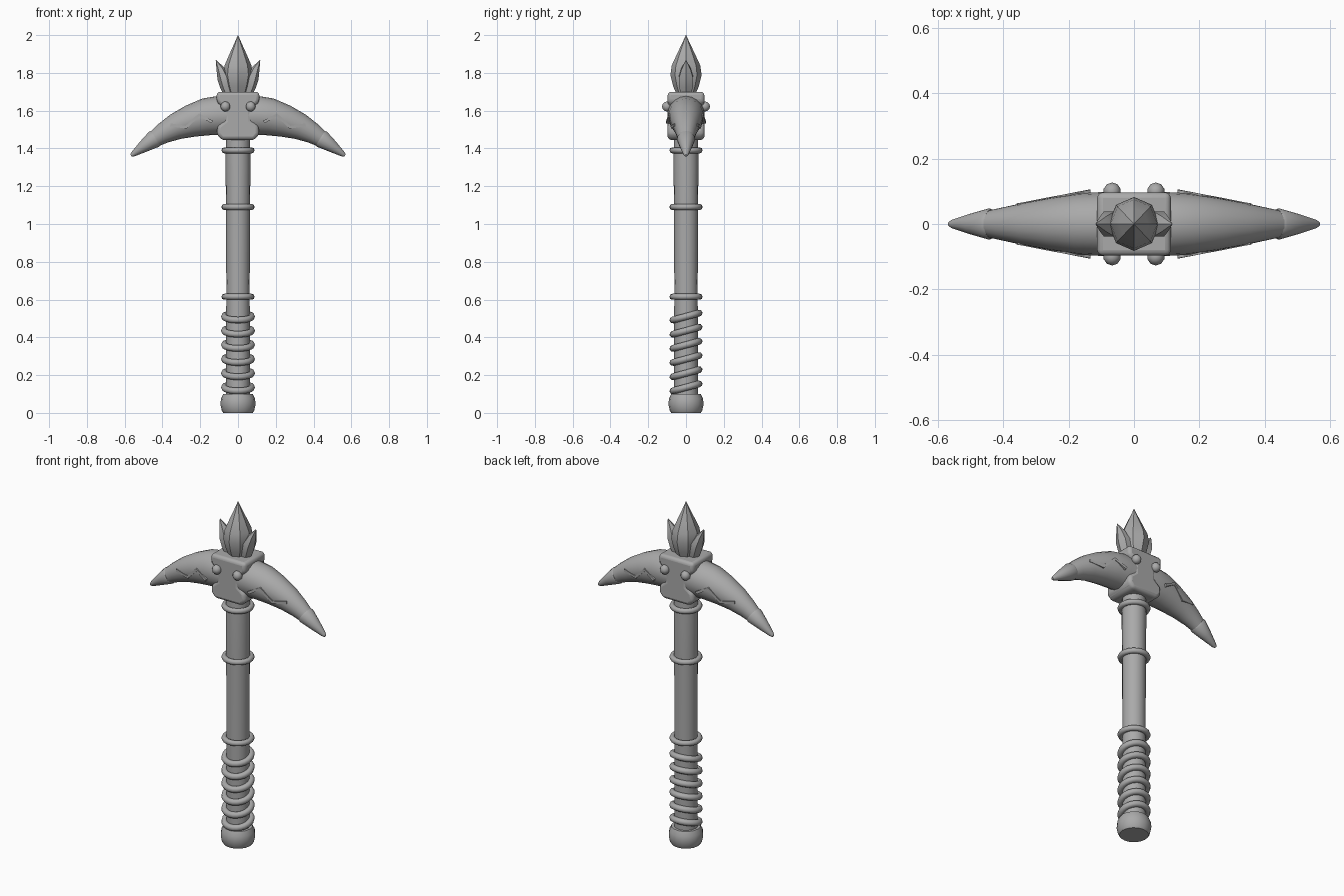
import bpy, bmesh
from math import sin, cos, pi, radians
from mathutils import Vector, Matrix

if "Cube" in bpy.data.objects:
    bpy.data.objects.remove(bpy.data.objects["Cube"], do_unlink=True)

stone = bpy.data.materials.new("stone grey")
stone.use_nodes = True
GREY = (0.4, 0.4, 0.4, 1)
stone.diffuse_color = GREY
stone.node_tree.nodes["Principled BSDF"].inputs["Base Color"].default_value = GREY


def finish(name, bm, mirror="", bevel=0, angle=35):
    """Turn a bmesh into a shaded object, optionally mirrored and bevelled."""
    bmesh.ops.recalc_face_normals(bm, faces=bm.faces)
    mesh = bpy.data.meshes.new(name)
    bm.to_mesh(mesh)
    bm.free()
    mesh.materials.append(stone)
    obj = bpy.data.objects.new(name, mesh)
    bpy.context.collection.objects.link(obj)
    if bevel:
        mod = obj.modifiers.new("bevel", "BEVEL")
        mod.width, mod.segments, mod.limit_method = bevel, 3, "ANGLE"
    if mirror:
        mod = obj.modifiers.new("mirror", "MIRROR")
        mod.use_axis = ["X" in mirror, "Y" in mirror, False]
        mod.use_mirror_merge = False
    bpy.ops.object.select_all(action="DESELECT")
    bpy.context.view_layer.objects.active = obj
    obj.select_set(True)
    bpy.ops.object.shade_smooth_by_angle(angle=radians(angle))
    return obj


def loft(name, path, sides, widen=1.0, mirror="", angle=35):
    """Round sections (x, z, radius) lofted along a path in the XZ plane."""
    bm = bmesh.new()
    rings = []
    for i, (x, z, r) in enumerate(path):
        a, b = path[max(i - 1, 0)], path[min(i + 1, len(path) - 1)]
        t = Vector((b[0] - a[0], 0, b[1] - a[1])).normalized()
        side = Vector((t.z, 0, -t.x))
        rings.append([bm.verts.new(Vector((x, 0, z)) + side * r * cos(k * 2 * pi / sides)
                                   + Vector((0, r * widen * sin(k * 2 * pi / sides), 0)))
                      for k in range(sides)])
    for low, high in zip(rings, rings[1:]):
        for k in range(sides):
            n = (k + 1) % sides
            bm.faces.new((low[k], low[n], high[n], high[k]))
    bm.faces.new(rings[0])
    bm.faces.new(rings[-1])
    return finish(name, bm, mirror, angle=angle)


def ring(name, z, tilt=0, major=0.072, minor=0.016):
    """A torus around the handle, tilted about X."""
    bm = bmesh.new()
    turn = Matrix.Translation((0, 0, z)) @ Matrix.Rotation(tilt, 4, "X")
    count, around = 24, 8
    rows = [[bm.verts.new(turn @ Vector(((major + minor * cos(b)) * cos(a),
                                         (major + minor * cos(b)) * sin(a), minor * sin(b))))
             for b in (2 * pi * j / around for j in range(around))]
            for a in (2 * pi * i / count for i in range(count))]
    for i in range(count):
        p, q = rows[i], rows[(i + 1) % count]
        for j in range(around):
            n = (j + 1) % around
            bm.faces.new((p[j], q[j], q[n], p[n]))
    return finish(name, bm, angle=60)


# Handle and pommel
loft("handle", [(0, 0.05, 0.063), (0, 0.7, 0.062), (0, 1.1, 0.064),
                (0, 1.34, 0.066), (0, 1.48, 0.062)], 16)
loft("pommel", [(0, 0, 0.078), (0, 0.012, 0.086), (0, 0.045, 0.093),
                (0, 0.075, 0.09), (0, 0.1, 0.078)], 16, angle=50)

# Bands on the shaft and the tilted grip wraps
for i, z in enumerate((0.615, 1.09, 1.39)):
    ring(f"shaft_band_{i + 1}", z)
for i in range(6):
    ring(f"grip_wrap_{i + 1}", 0.135 + 0.075 * i, radians(15), minor=0.018)

# Head block: waisted outline extruded front to back
half = [(0.085, 1.445), (0.113, 1.475), (0.108, 1.52), (0.07, 1.55),
        (0.07, 1.61), (0.113, 1.645), (0.113, 1.70)]
outline = half + [(-x, z) for x, z in reversed(half)]
bm = bmesh.new()
face = bm.faces.new([bm.verts.new((x, -0.097, z)) for x, z in outline])
back = bmesh.ops.extrude_face_region(bm, geom=[face])["geom"]
bmesh.ops.translate(bm, vec=(0, 0.194, 0),
                    verts=[v for v in back if isinstance(v, bmesh.types.BMVert)])
finish("head_block", bm, bevel=0.018)

# Curved horns with separate pointed caps
loft("horns", [(0.03, 1.575, 0.1), (0.1, 1.575, 0.103), (0.17, 1.567, 0.099),
               (0.25, 1.545, 0.086), (0.33, 1.515, 0.07), (0.4, 1.478, 0.054),
               (0.46, 1.438, 0.04)], 20, widen=0.95, mirror="X")
loft("horn_tips", [(0.436, 1.454, 0.045), (0.444, 1.449, 0.048), (0.5, 1.41, 0.032),
                   (0.555, 1.37, 0.014), (0.566, 1.362, 0.007)], 16, mirror="X")

# Raised zigzag on each face of each horn
zigzag = [(0.137, 1.54), (0.206, 1.578), (0.275, 1.512), (0.358, 1.525)]
bm = bmesh.new()
strip = []
for i, (x, z) in enumerate(zigzag):
    a, b = zigzag[max(i - 1, 0)], zigzag[min(i + 1, 3)]
    t = Vector((b[0] - a[0], b[1] - a[1])).normalized()
    y = -0.105 + (x - 0.137) * 0.19
    strip.append([bm.verts.new((x - t.y * s, y + d, z + t.x * s))
                  for s, d in ((-0.008, 0), (0.008, 0), (0.008, 0.035), (-0.008, 0.035))])
for p, q in zip(strip, strip[1:]):
    for k in range(4):
        n = (k + 1) % 4
        bm.faces.new((p[k], p[n], q[n], q[k]))
bm.faces.new(strip[0])
bm.faces.new(strip[-1])
finish("horn_zigzags", bm, mirror="XY")

# Studs on the block
bm = bmesh.new()
bmesh.ops.create_uvsphere(bm, u_segments=10, v_segments=6, radius=0.027,
                          matrix=Matrix.Translation((0.067, -0.1, 1.622)))
finish("studs", bm, mirror="XY", angle=60)

# Crystal bud with two leaning side petals
loft("centre_bud", [(0, 1.68, 0.045), (0, 1.73, 0.064), (0, 1.79, 0.078), (0, 1.84, 0.071),
                    (0, 1.9, 0.045), (0, 1.96, 0.018), (0, 2.0, 0.001)], 8, widen=1.06)
loft("side_petals", [(0.05, 1.68, 0.022), (0.064, 1.73, 0.032), (0.076, 1.775, 0.034),
                     (0.093, 1.82, 0.022), (0.117, 1.868, 0.001)],
     6, widen=1.3, mirror="X")
